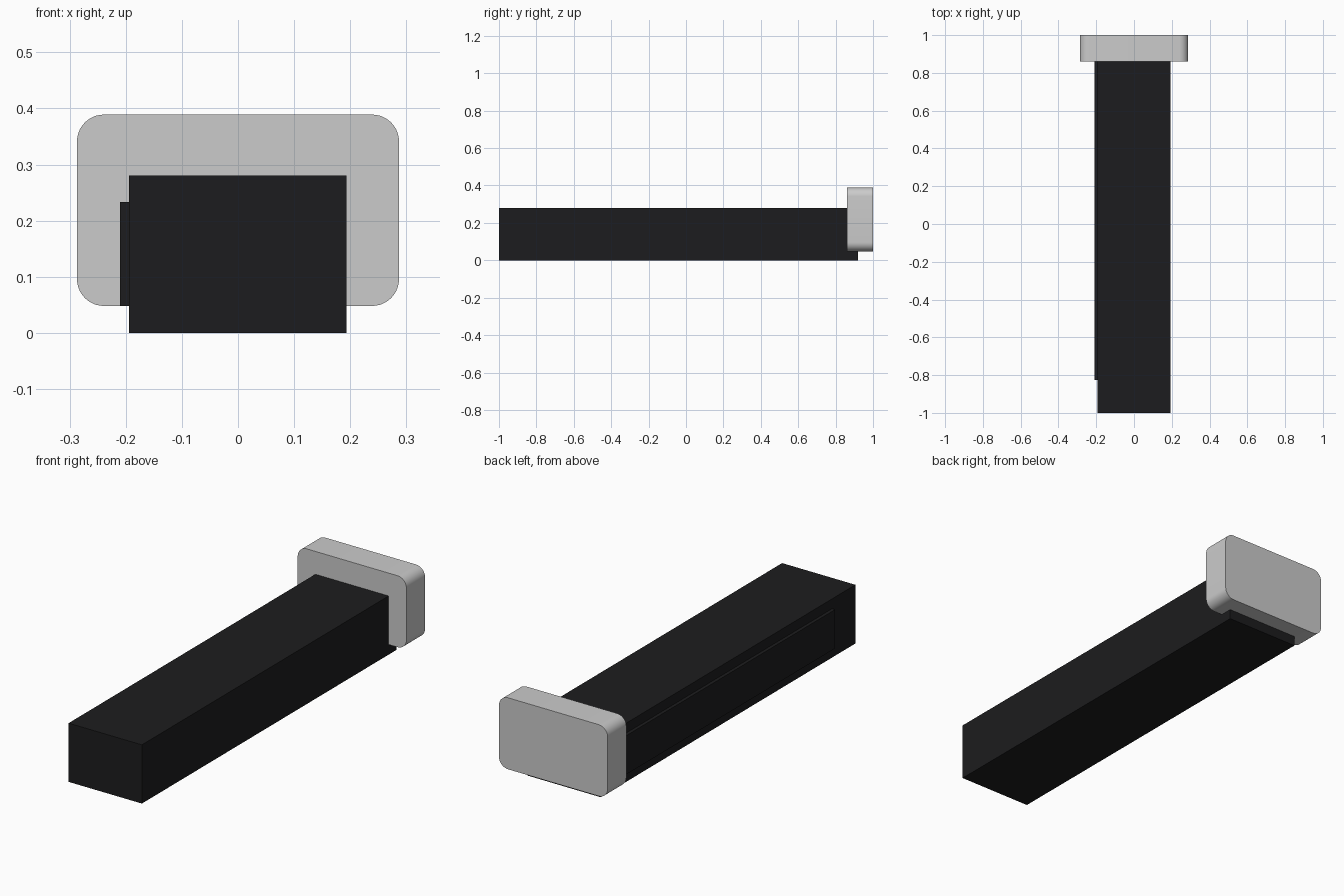
import bpy
import bmesh
from mathutils import Vector

if "Cube" in bpy.data.objects:
    bpy.data.objects.remove(bpy.data.objects["Cube"])


def make_box(name, low, high, color=None, radius=0.0):
    """Box between two corners; radius rounds the edges running along y."""
    low, high = Vector(low), Vector(high)
    mid, size = (low + high) / 2, high - low
    bm = bmesh.new()
    bmesh.ops.create_cube(bm, size=1)
    bmesh.ops.scale(bm, vec=size, verts=bm.verts)
    if radius:
        edges = [e for e in bm.edges
                 if abs(e.verts[0].co.y - e.verts[1].co.y) > 1e-4]
        bmesh.ops.bevel(bm, geom=edges, offset=radius, segments=10,
                        profile=0.5, affect='EDGES')
    mesh = bpy.data.meshes.new(name)
    bm.to_mesh(mesh)
    bm.free()
    obj = bpy.data.objects.new(name, mesh)
    obj.location = mid
    bpy.context.collection.objects.link(obj)
    if color:
        mat = bpy.data.materials.new(name + "_color")
        mat.diffuse_color = color
        mat.use_nodes = True
        mat.node_tree.nodes["Principled BSDF"].inputs["Base Color"].default_value = mat.diffuse_color
        mesh.materials.append(mat)
    if radius:
        bpy.context.view_layer.objects.active = obj
        obj.select_set(True)
        bpy.ops.object.shade_smooth_by_angle()
        obj.select_set(False)
    return obj


BLACK = (0.012, 0.012, 0.013, 1)

# Long bar
make_box("body", (-0.194, -1, 0), (0.193, 0.92, 0.28), BLACK)

# Raised strip on the left side, running into the end cap
make_box("side_panel", (-0.21, -0.825, 0.048), (-0.18, 0.90, 0.233), BLACK)

# Rounded end cap
make_box("end_cap", (-0.287, 0.86, 0.048), (0.287, 1, 0.389), radius=0.048)
